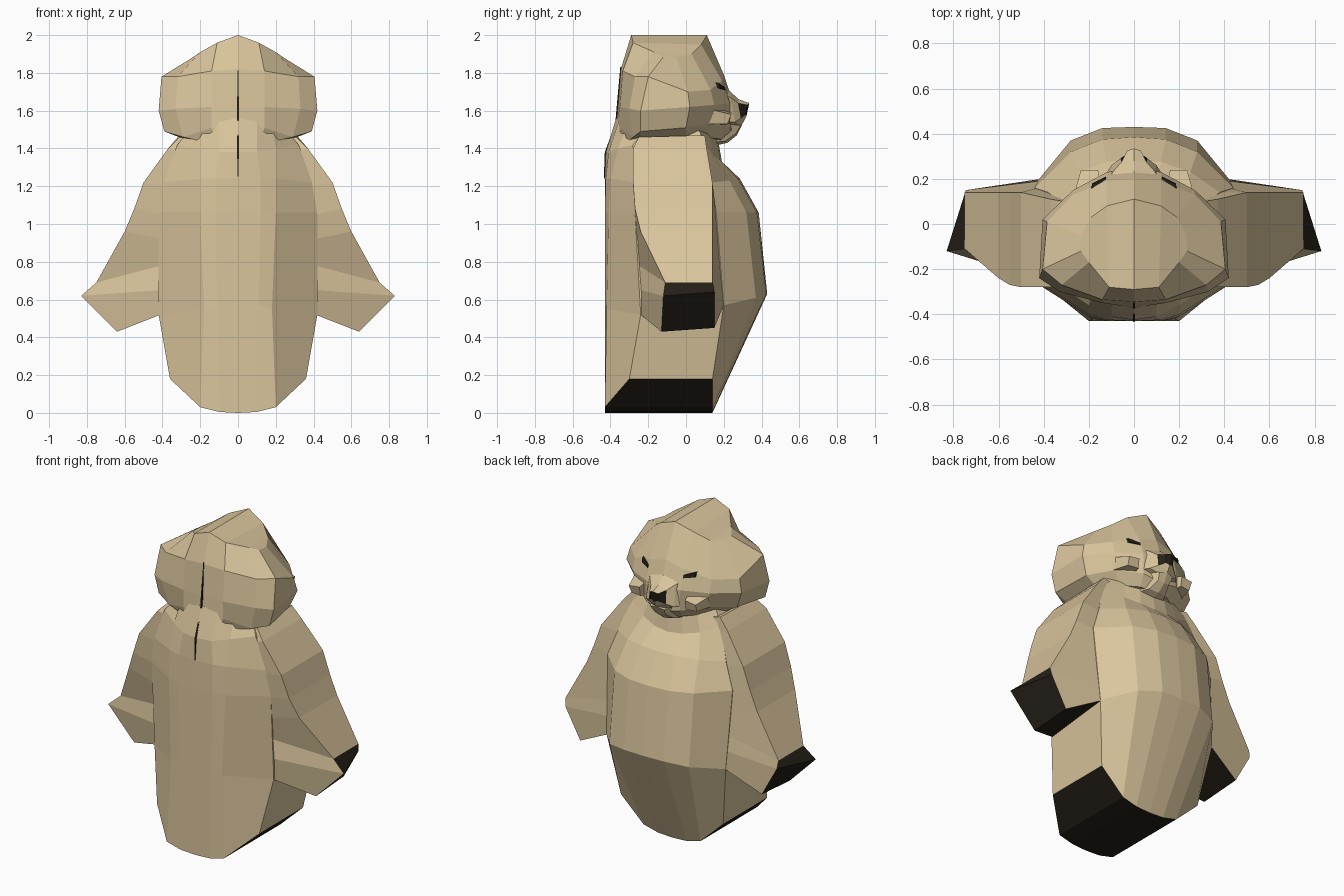
import bpy, bmesh


def material(name, rgb):
    m = bpy.data.materials.new(name)
    m.diffuse_color = (*rgb, 1)
    return m


TAN = material("tan_fur", (0.70, 0.56, 0.335))
DARK = material("dark_brown", (0.018, 0.014, 0.009))


def loft(name, rows, closed=False, dark=()):
    """Join rows of right-half points, add the left half, cap both ends.
    dark lists (row, column) faces, or the caps 'first' and 'last'."""
    bm = bmesh.new()
    n = len(rows[0])
    for s in (1, -1):
        grid = [[bm.verts.new((s * x, y, z)) for x, y, z in r] for r in rows]

        def face(vs, key):
            bm.faces.new(vs).material_index = int(key in dark)

        for j in range(len(rows) - 1):
            for i in range(n if closed else n - 1):
                k = (i + 1) % n
                face((grid[j][i], grid[j][k], grid[j + 1][k], grid[j + 1][i]), (j, i))
        for key, r in (("first", grid[0]), ("last", grid[-1])):
            for i in range(n // 2 - 1):
                face((r[i], r[i + 1], r[n - 2 - i], r[n - 1 - i]), key)
    bmesh.ops.remove_doubles(bm, verts=bm.verts, dist=1e-4)
    bmesh.ops.recalc_face_normals(bm, faces=bm.faces)
    me = bpy.data.meshes.new(name)
    bm.to_mesh(me)
    bm.free()
    me.materials.append(TAN)
    me.materials.append(DARK)
    ob = bpy.data.objects.new(name, me)
    bpy.context.collection.objects.link(ob)
    return ob


# Torso: each row runs from the middle of the back round to the belly
loft("torso", [
    [(0, -.43, 0), (.1, -.43, .005), (.2, -.43, .03), (.36, -.30, .18),
     (.36, .14, .18), (.2, .14, .03), (.1, .14, .005), (0, .14, 0)],
    [(0, -.43, .57), (.11, -.43, .57), (.18, -.42, .55), (.42, -.24, .52),
     (.42, .20, .57), (.28, .37, .61), (.14, .425, .63), (0, .43, .63)],
    [(0, -.43, 1.06), (.12, -.43, 1.06), (.2, -.41, 1.06), (.42, -.27, 1.06),
     (.44, .16, 1.06), (.28, .32, 1.06), (.14, .375, 1.06), (0, .385, 1.06)],
    [(0, -.43, 1.24), (.12, -.425, 1.24), (.2, -.40, 1.24), (.40, -.275, 1.22),
     (.38, .14, 1.22), (.25, .23, 1.23), (.12, .275, 1.24), (0, .285, 1.24)],
    [(0, -.425, 1.38), (.1, -.41, 1.38), (.2, -.36, 1.40), (.32, -.28, 1.42),
     (.32, .10, 1.42), (.2, .145, 1.36), (.1, .18, 1.34), (0, .19, 1.33)],
    [(0, -.37, 1.56), (.1, -.35, 1.56), (.18, -.3, 1.54), (.24, -.2, 1.52),
     (.24, .06, 1.52), (.16, .12, 1.50), (.08, .15, 1.50), (0, .16, 1.50)],
], dark=("first",))

# Arms: each row is inner back, outer back, outer front, inner front
loft("arms", [
    [(.22, -.25, 1.44), (.31, -.25, 1.46), (.31, .10, 1.47), (.22, .10, 1.45)],
    [(.30, -.28, 1.38), (.37, -.28, 1.40), (.37, .11, 1.40), (.30, .11, 1.38)],
    [(.39, -.28, 1.20), (.50, -.28, 1.22), (.50, .14, 1.22), (.37, .14, 1.20)],
    [(.41, -.27, 1.05), (.55, -.27, 1.08), (.55, .14, 1.08), (.42, .16, 1.05)],
    [(.41, -.26, .92), (.60, -.24, .96), (.60, .14, .96), (.42, .17, .92)],
    [(.41, -.25, .78), (.75, -.11, .69), (.75, .14, .69), (.42, .18, .78)],
    [(.41, -.24, .65), (.83, -.12, .62), (.745, .15, .64), (.42, .19, .68)],
    [(.41, -.24, .52), (.64, -.13, .43), (.64, .15, .45), (.41, .20, .57)],
], closed=True, dark=((5, 1), (6, 1), "last"))

# Head: rows rise from neck to crown
loft("head", [
    [(0, -.37, 1.46), (.12, -.35, 1.45), (.2, -.3, 1.44), (.26, -.24, 1.44),
     (.26, 0, 1.45), (.20, .10, 1.46), (.1, .18, 1.45), (0, .2, 1.43)],
    [(0, -.37, 1.52), (.14, -.35, 1.51), (.29, -.28, 1.46), (.39, -.24, 1.49),
     (.36, 0, 1.51), (.25, .13, 1.53), (.12, .23, 1.51), (0, .25, 1.48)],
    [(0, -.36, 1.62), (.14, -.35, 1.62), (.33, -.30, 1.61), (.42, -.24, 1.60),
     (.405, .02, 1.62), (.27, .15, 1.63), (.12, .23, 1.64), (0, .25, 1.64)],
    [(0, -.345, 1.82), (.14, -.335, 1.81), (.32, -.27, 1.78), (.405, -.2, 1.78),
     (.385, .01, 1.70), (.27, .13, 1.71), (.12, .19, 1.76), (0, .20, 1.79)],
    [(0, -.29, 2.0), (.11, -.28, 1.96), (.2, -.17, 1.91), (.235, -.12, 1.885),
     (.235, -.05, 1.88), (.19, .03, 1.90), (.12, .08, 1.95), (0, .11, 2.0)],
])

# Muzzle with dark nose at its tip
loft("muzzle", [
    [(0, .17, 1.76), (.14, .16, 1.70), (.15, .18, 1.54), (0, .19, 1.50)],
    [(0, .235, 1.70), (.09, .235, 1.67), (.10, .26, 1.54), (0, .28, 1.51)],
    [(0, .28, 1.66), (.055, .275, 1.64), (.06, .29, 1.56), (0, .305, 1.54)],
    [(0, .335, 1.64), (.03, .325, 1.63), (.025, .315, 1.58), (0, .32, 1.57)],
], dark=((2, 1), "last"))

# Chin below the muzzle
loft("chin", [
    [(0, .12, 1.54), (.12, .12, 1.53), (.10, .13, 1.43), (0, .13, 1.41)],
    [(0, .23, 1.54), (.08, .22, 1.53), (.06, .21, 1.44), (0, .22, 1.43)],
    [(0, .30, 1.53), (.05, .29, 1.52), (.04, .265, 1.48), (0, .27, 1.47)],
])

# Cheek tufts beside the muzzle
loft("cheeks", [
    [(.13, .10, 1.63), (.28, .08, 1.62), (.27, .08, 1.53), (.13, .10, 1.51)],
    [(.16, .24, 1.59), (.235, .24, 1.58), (.23, .22, 1.53), (.16, .23, 1.53)],
], closed=True)

# Slanted eyes set under the brow
loft("eyes", [
    [(.11, .14, 1.74), (.20, .10, 1.76), (.20, .10, 1.72), (.11, .14, 1.70)],
    [(.125, .205, 1.725), (.185, .175, 1.745), (.185, .18, 1.72), (.125, .21, 1.71)],
], closed=True, dark=((0, 0), (0, 1), (0, 2), (0, 3), "last"))

# Narrow seam down the nape
rows = []
for y, z in ((-.433, 1.24), (-.428, 1.38), (-.373, 1.53), (-.365, 1.62), (-.346, 1.83)):
    w = .001 if z < 1.3 or z > 1.8 else .005
    rows.append([(0, y - .002, z), (w, y - .002, z), (w, y + .006, z), (0, y + .006, z)])
loft("nape_seam", rows, dark=[(j, i) for j in range(4) for i in range(3)])
